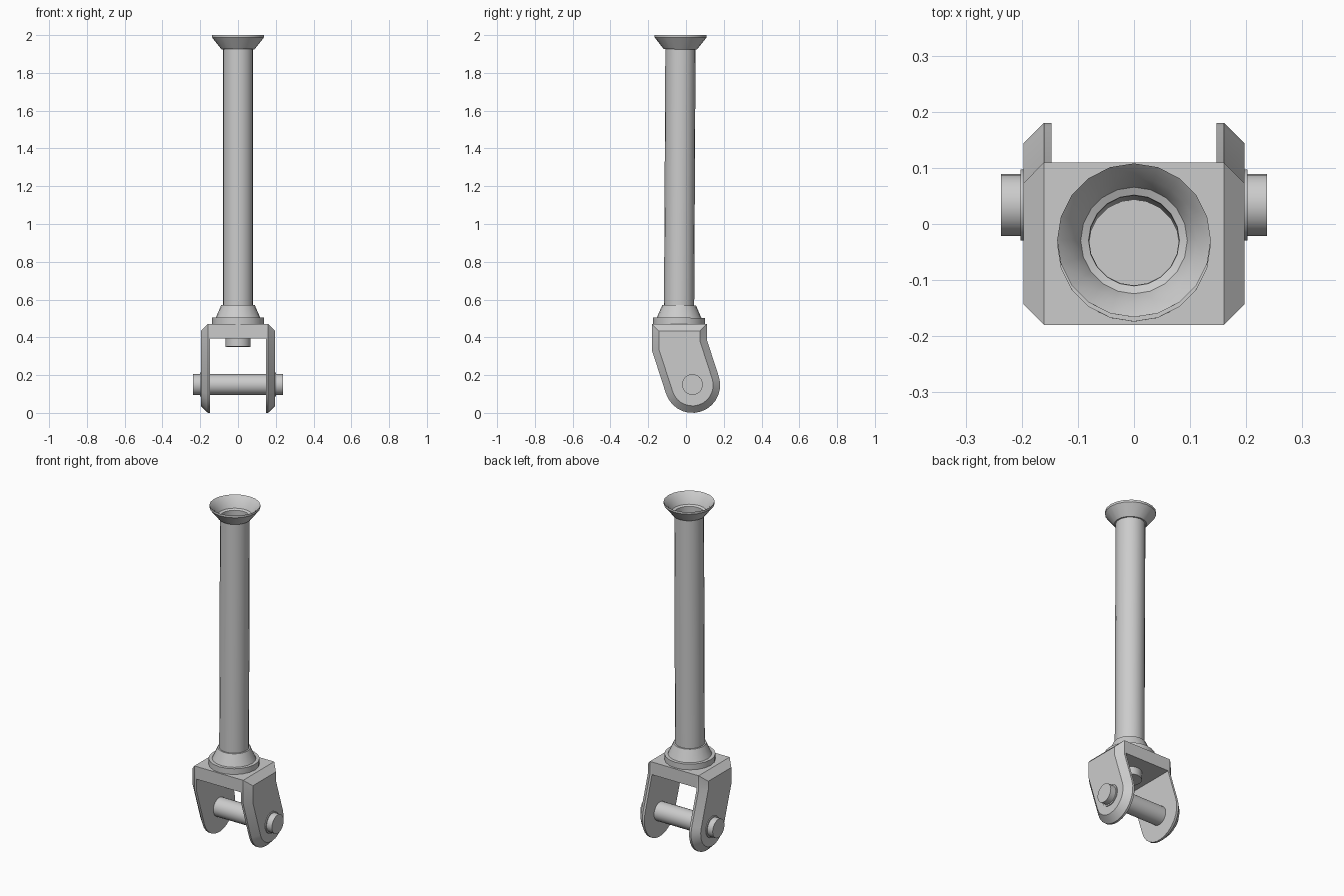
import bpy, bmesh, math

if "Cube" in bpy.data.objects:
    bpy.data.objects.remove(bpy.data.objects["Cube"])

BASE_Z = 0.47          # top of the fork bridge
POLE_Y = -0.037
TILT = -math.radians(0.3)


def make(name, verts, faces, angle=35):
    me = bpy.data.meshes.new(name)
    me.from_pydata(verts, [], faces)
    bm = bmesh.new()
    bm.from_mesh(me)
    bmesh.ops.remove_doubles(bm, verts=bm.verts, dist=1e-5)
    bmesh.ops.recalc_face_normals(bm, faces=bm.faces)
    bm.to_mesh(me)
    bm.free()
    ob = bpy.data.objects.new(name, me)
    bpy.context.collection.objects.link(ob)
    bpy.ops.object.select_all(action='DESELECT')
    ob.select_set(True)
    bpy.context.view_layer.objects.active = ob
    bpy.ops.object.shade_smooth_by_angle(angle=math.radians(angle))
    return ob


def lathe(name, profile, n=20, closed=False, caps=False):
    """Spin a (radius, height) profile around local z."""
    verts = [(r * math.cos(2 * math.pi * i / n), r * math.sin(2 * math.pi * i / n), z)
             for r, z in profile for i in range(n)]
    k = len(profile)
    faces = []
    for j in range(k if closed else k - 1):
        a, b = j * n, (j + 1) % k * n
        for i in range(n):
            i2 = (i + 1) % n
            faces.append((a + i, a + i2, b + i2, b + i))
    if caps:
        faces.append(tuple(range(n)))
        faces.append(tuple(range((k - 1) * n, k * n)))
    return make(name, verts, faces)


def on_pole(ob):
    ob.location = (0, POLE_Y, BASE_Z)
    ob.rotation_euler = (TILT, 0, 0)


# Pole, built from the fork upwards and slightly tilted
on_pole(lathe("pole_tube", [(0.080, 1.46), (0.080, 0.003), (0.0, 0.003)]))
on_pole(lathe("pole_base_collar", [(0.080, 0.0), (0.137, 0.0), (0.137, 0.034), (0.118, 0.034),
                                   (0.089, 0.10), (0.080, 0.10)]))
on_pole(lathe("pole_top_cup", [(0.080, 1.455), (0.088, 1.455), (0.137, 1.517), (0.137, 1.53),
                               (0.112, 1.505), (0.095, 1.468), (0.081, 1.462)], closed=True))
on_pole(lathe("swivel_bolt", [(0.067, -0.12), (0.067, -0.07)], caps=True))

# Fork cheeks: angled rounded profile with a chamfered outer edge
CY, CZ, R = 0.034, 0.147, 0.147
LEAN = math.radians(18)


def cheek_profile(d):
    r, y0, y1 = R - d, -0.18 + d, 0.11 - d
    pts = [(CY + r * math.cos(LEAN + math.pi + math.pi * i / 14),
            CZ + r * math.sin(LEAN + math.pi + math.pi * i / 14)) for i in range(15)]

    def knee(p, y):
        return (y, p[1] + (p[0] - y) / math.tan(LEAN))
    return pts + [knee(pts[-1], y1), (y1, BASE_Z - d), (y0, BASE_Z - d), knee(pts[0], y0)]


for side, label in ((-1, "left"), (1, "right")):
    layers = [(0.147, 0.0), (0.160, 0.0), (0.197, 0.037)]
    verts = [(side * x, y, z) for x, d in layers for y, z in cheek_profile(d)]
    n = len(verts) // 3
    faces = [tuple(range(n)), tuple(range(2 * n, 3 * n))]
    faces += [(j * n + i, j * n + (i + 1) % n, (j + 1) * n + (i + 1) % n, (j + 1) * n + i)
              for j in range(2) for i in range(n)]
    make("fork_cheek_" + label, verts, faces, 25)

# Bridge joining the cheeks
corners = [(x, y, z) for x in (-0.15, 0.15) for y in (-0.18, 0.11) for z in (0.395, BASE_Z)]
make("fork_bridge", corners, [(0, 1, 3, 2), (4, 6, 7, 5), (0, 4, 5, 1),
                              (2, 3, 7, 6), (0, 2, 6, 4), (1, 5, 7, 3)])

# Axle pin with thin washers
parts = [lathe("axle_pin", [(0.055, -0.237), (0.055, 0.237)], 24, caps=True)]
for s, label in ((-1, "left"), (1, "right")):
    parts.append(lathe("washer_" + label, [(0.063, s * 0.195), (0.063, s * 0.202)], 24, caps=True))
for ob in parts:
    ob.location = (0, CY, CZ + 0.003)
    ob.rotation_euler = (0, math.pi / 2, 0)
